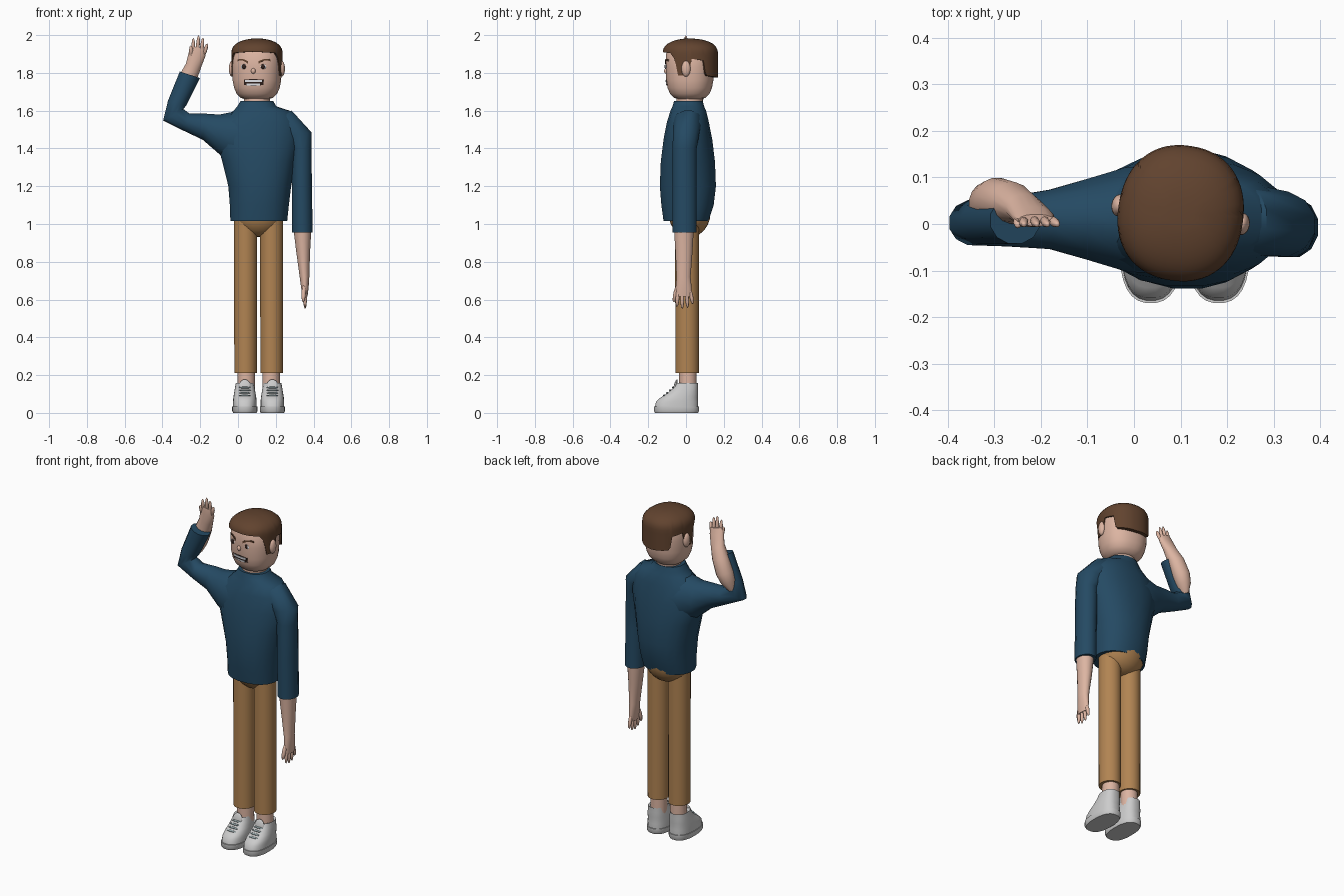
import bpy, bmesh
from math import sin, cos, pi, radians, sqrt
from mathutils import Matrix, Vector

if "Cube" in bpy.data.objects:
    bpy.data.objects.remove(bpy.data.objects["Cube"])


def material(name, rgb):
    m = bpy.data.materials.new(name)
    m.diffuse_color = (*rgb, 1)
    m.use_nodes = True
    m.node_tree.nodes["Principled BSDF"].inputs["Base Color"].default_value = m.diffuse_color
    return m


SKIN = material("skin", (0.72, 0.46, 0.36))
BLUE = material("sweater_blue", (0.018, 0.068, 0.125))
TAN = material("trouser_tan", (0.44, 0.23, 0.085))
BROWN = material("hair_brown", (0.12, 0.056, 0.028))
DARK = material("dark", (0.03, 0.015, 0.012))
WHITE = material("teeth_white", (0.85, 0.87, 0.92))
LACE = material("lace_grey", (0.40, 0.50, 0.52))


def finish(name, bm, mat=None, angle=45):
    bmesh.ops.recalc_face_normals(bm, faces=bm.faces)
    me = bpy.data.meshes.new(name)
    bm.to_mesh(me)
    bm.free()
    me.shade_smooth()
    me.set_sharp_from_angle(angle=radians(angle))
    ob = bpy.data.objects.new(name, me)
    bpy.context.collection.objects.link(ob)
    if mat:
        me.materials.append(mat)
    return ob


def skin_rows(bm, rows):
    n = len(rows[0])
    for a, b in zip(rows, rows[1:]):
        for i in range(n):
            bm.faces.new((a[i], a[(i + 1) % n], b[(i + 1) % n], b[i]))
    bm.faces.new(rows[0])
    bm.faces.new(rows[-1])


def loft(name, rings, mat=None, n=16, power=1.0, matrix=None, angle=45):
    """Rings are (x, y, z, half width, half depth[, tilt in the xz plane])."""
    bm = bmesh.new()
    rows = []
    for x, y, z, rx, ry, *tilt in rings:
        t = radians(tilt[0]) if tilt else 0
        row = []
        for i in range(n):
            a = 2 * pi * (i + 0.5) / n
            c, s = cos(a), sin(a)
            u = rx * abs(c) ** power * (1 if c > 0 else -1)
            v = ry * abs(s) ** power * (1 if s > 0 else -1)
            row.append(bm.verts.new((x + u * cos(t), y + v, z - u * sin(t))))
        rows.append(row)
    skin_rows(bm, rows)
    if matrix:
        bm.transform(matrix)
    return finish(name, bm, mat, angle)


def ellipsoid(name, loc, radii, mat=None, matrix=Matrix(), rot=Matrix(), seg=20):
    bm = bmesh.new()
    bmesh.ops.create_uvsphere(bm, u_segments=seg, v_segments=seg // 2, radius=1)
    bm.transform(matrix @ Matrix.Translation(loc) @ rot @ Matrix.Diagonal((*radii, 1)))
    return finish(name, bm, mat)


def finger(name, a, b, r):
    a, b = Vector(a), Vector(b)
    rot = (b - a).to_track_quat('Z', 'Y').to_matrix().to_4x4()
    ellipsoid(name, (a + b) / 2, (r, r, (b - a).length / 2), SKIN, rot=rot, seg=10)


# Sweater: torso, hanging sleeve, raised sleeve
loft("sweater_torso", [
    (.11, 0, 1.015, .152, .12), (.113, .008, 1.10, .158, .14), (.115, .01, 1.2, .168, .15),
    (.11, .01, 1.33, .195, .145), (.105, .01, 1.45, .225, .13), (.11, .01, 1.54, .21, .112),
    (.125, .012, 1.60, .15, .095), (.10, .012, 1.622, .105, .085), (.10, .013, 1.65, .088, .077)],
    BLUE, 20, .9)
loft("left_sleeve", [
    (.341, -.007, .955, .056, .066), (.338, -.007, 1.2, .055, .066), (.335, -.007, 1.40, .056, .066),
    (.31, 0, 1.475, .082, .072, -8), (.23, .01, 1.545, .08, .08, -45), (.12, .01, 1.50, .1, .09, -80)],
    BLUE, 12)
loft("right_sleeve", [
    (.08, .01, 1.43, .17, .125, -90), (-.02, .01, 1.455, .145, .115, -90), (-.10, .01, 1.475, .108, .09, -90),
    (-.18, .01, 1.515, .072, .066, -85), (-.27, .005, 1.538, .05, .055, -75),
    (-.343, .003, 1.578, .064, .05, -30), (-.322, .005, 1.64, .052, .05, 14),
    (-.255, .008, 1.79, .058, .052, 18)], BLUE, 12)

# Forearms and hands
loft("right_forearm", [
    (-.335, .03, 1.60, .02, .03, 20), (-.315, .045, 1.65, .042, .045, 20), (-.295, .05, 1.70, .05, .05, 20),
    (-.262, .045, 1.78, .048, .045, 18), (-.235, .032, 1.84, .042, .033, 15),
    (-.216, .015, 1.90, .046, .022, 12), (-.21, .008, 1.935, .04, .013, 12)], SKIN)
for i, (x0, x1, z1) in enumerate([(-.238, -.236, 1.985), (-.217, -.208, 2.0),
                                  (-.196, -.185, 1.987), (-.182, -.163, 1.955)]):
    finger(f"right_finger_{i + 1}", (x0, .012, 1.89), (x1, -.002, z1), .0105)
finger("right_thumb", (-.245, .02, 1.87), (-.25, -.005, 1.945), .012)

loft("left_forearm", [
    (.341, -.011, .97, .048, .053), (.345, -.011, .85, .037, .046), (.352, -.013, .72, .026, .038),
    (.354, -.012, .66, .020, .043), (.355, -.012, .615, .013, .04)], SKIN)
for i, (y0, y1, z1) in enumerate([(-.042, -.048, .56), (-.02, -.02, .55), (.001, .009, .555), (.02, .036, .575)]):
    finger(f"left_finger_{i + 1}", (.355, y0, .66), (.355, y1, z1), .0105)
finger("left_thumb", (.35, -.045, .68), (.345, -.066, .585), .012)

# Trousers
ellipsoid("hips", (.108, .018, 1.06), (.14, .112, .13), TAN, seg=24)

# Legs, ankles and shoes, repeated for each side
MID = .109
for side, s in (("right", -1), ("left", 1)):
    lx = MID + s * .069
    loft(f"{side}_trouser_leg", [(lx, .006, .21, .06, .063), (lx, .006, 1.03, .062, .064)], TAN, 24)
    ax = MID + s * .066
    loft(f"{side}_ankle", [(ax, .01, .10, .047, .047), (ax, .01, .23, .047, .047)], SKIN, 20)
    fx = MID + s * .073
    loft(f"{side}_shoe_sole", [(fx, -.05, 0, .062, .114), (fx, -.05, .01, .067, .12),
                               (fx, -.05, .033, .067, .12)], None, 28, .8)
    loft(f"{side}_shoe_upper", [(fx, -.05, .03, .063, .115), (fx, -.047, .06, .063, .112),
                                (fx, -.037, .08, .061, .10), (fx, -.02, .10, .058, .085),
                                (fx, -.003, .13, .053, .067), (fx, .005, .157, .048, .06),
                                (fx, .005, .15, .04, .05)], None, 28, .8)
    tilt = Matrix.Rotation(radians(-15), 4, 'X')
    ellipsoid(f"{side}_shoe_tongue", (fx, -.056, .145), (.03, .008, .033), None, rot=tilt)
    for k in range(4):
        ellipsoid(f"{side}_lace_{k + 1}", (fx, -.115 + k * .016, .092 + k * .014),
                  (.032, .007, .005), LACE, seg=12)

# Head, turned a little to its right
HEAD = Matrix.Translation((.10, .02, 0)) @ Matrix.Rotation(radians(-8.7), 4, 'Z')
PROFILE = [(1.66, .06, .06), (1.668, .085, .082), (1.69, .107, .104), (1.72, .120, .117), (1.76, .128, .124),
           (1.83, .131, .127), (1.90, .128, .125), (1.95, .10, .10), (1.967, .05, .05)]
loft("neck", [(.10, .018, 1.58, .07, .07), (.10, .018, 1.70, .07, .07)], SKIN, 20)
loft("head", [(0, 0, z, rx, ry) for z, rx, ry in PROFILE], SKIN, 32, .88, HEAD, 80)
for side, s in (("right", -1), ("left", 1)):
    ellipsoid(f"{side}_ear", (s * .133, 0, 1.822), (.017, .024, .042), SKIN, HEAD)


def surface(x, z):
    """Depth of the front of the face."""
    for (z0, a0, b0), (z1, a1, b1) in zip(PROFILE, PROFILE[1:]):
        if z0 <= z <= z1:
            f = (z - z0) / (z1 - z0)
            a, b = a0 + f * (a1 - a0), b0 + f * (b1 - b0)
            return -b * (1 - min(abs(x) / a, 1) ** (2 / .88)) ** .44
    return 0


def patch(name, x0, x1, low, high, mat, lift, n=10):
    """Thin plate lying on the face between two height functions."""
    bm = bmesh.new()
    rows = []
    for i in range(n + 1):
        f = i / n
        x = x0 + (x1 - x0) * f
        row = [(z, d) for z, d in ((low(f), lift), (high(f), lift), (high(f), -.006), (low(f), -.006))]
        rows.append([bm.verts.new((x, surface(x, z) - d, z)) for z, d in row])
    skin_rows(bm, rows)
    bm.transform(HEAD)
    finish(name, bm, mat, 30)


# Face
for side, s in (("right", -1), ("left", 1)):
    x = s * .051
    ellipsoid(f"{side}_eye_white", (x, surface(x, 1.833), 1.833), (.017, .004, .013), WHITE, HEAD)
    ellipsoid(f"{side}_eye", (x, surface(x, 1.833) - .002, 1.833), (.011, .005, .013), DARK, HEAD)
    patch(f"{side}_eyebrow", s * .028, s * .088, lambda f: 1.848 + .018 * sin(pi * f * .75),
          lambda f: 1.862 + .012 * sin(pi * f * .75), BROWN, .004)
ellipsoid("nose", (0, -.126, 1.81), (.012, .012, .015), SKIN, HEAD)
patch("mouth", -.052, .052, lambda f: 1.730 + .006 * abs(2 * f - 1), lambda f: 1.768 - .004 * abs(2 * f - 1), DARK, .002)
patch("upper_teeth", -.045, .045, lambda f: 1.751, lambda f: 1.763, WHITE, .004)
patch("lower_teeth", -.036, .036, lambda f: 1.734, lambda f: 1.743, WHITE, .004)

# Hair: cap whose lower edge follows the hairline (degrees from the front, height)
HAIRLINE = [(0, 1.912), (55, 1.905), (68, 1.87), (74, 1.785), (94, 1.785), (98, 1.875), (125, 1.865),
            (131, 1.785), (180, 1.775)]


def hairline(deg):
    for (a, za), (b, zb) in zip(HAIRLINE, HAIRLINE[1:]):
        if a <= deg <= b:
            return za + (zb - za) * (deg - a) / (b - a)


bm = bmesh.new()
N, ROWS = 72, 12
rows = []
for j in range(-1, ROWS):
    row = []
    for i in range(N):
        a = 2 * pi * i / N
        deg = 360 * i / N
        low = hairline(min(deg, 360 - deg))
        t = max(j, 0) / ROWS
        z = low + (1.982 - low) * sin(t * pi / 2)
        r = sqrt(max(0, 1 - (max(0, z - 1.90) / .0825) ** 2.6))
        r *= .86 if j < 0 else 1
        front = cos(a)
        ry = .143 if front > 0 else .149
        sx, sy = sin(a), front
        u = abs(sx) ** .9 * (1 if sx > 0 else -1)
        v = abs(sy) ** .9 * (1 if sy > 0 else -1)
        row.append(bm.verts.new((.1345 * r * u, -ry * r * v, z)))
    rows.append(row)
skin_rows(bm, rows)
bm.transform(HEAD)
finish("hair", bm, BROWN, 60)
